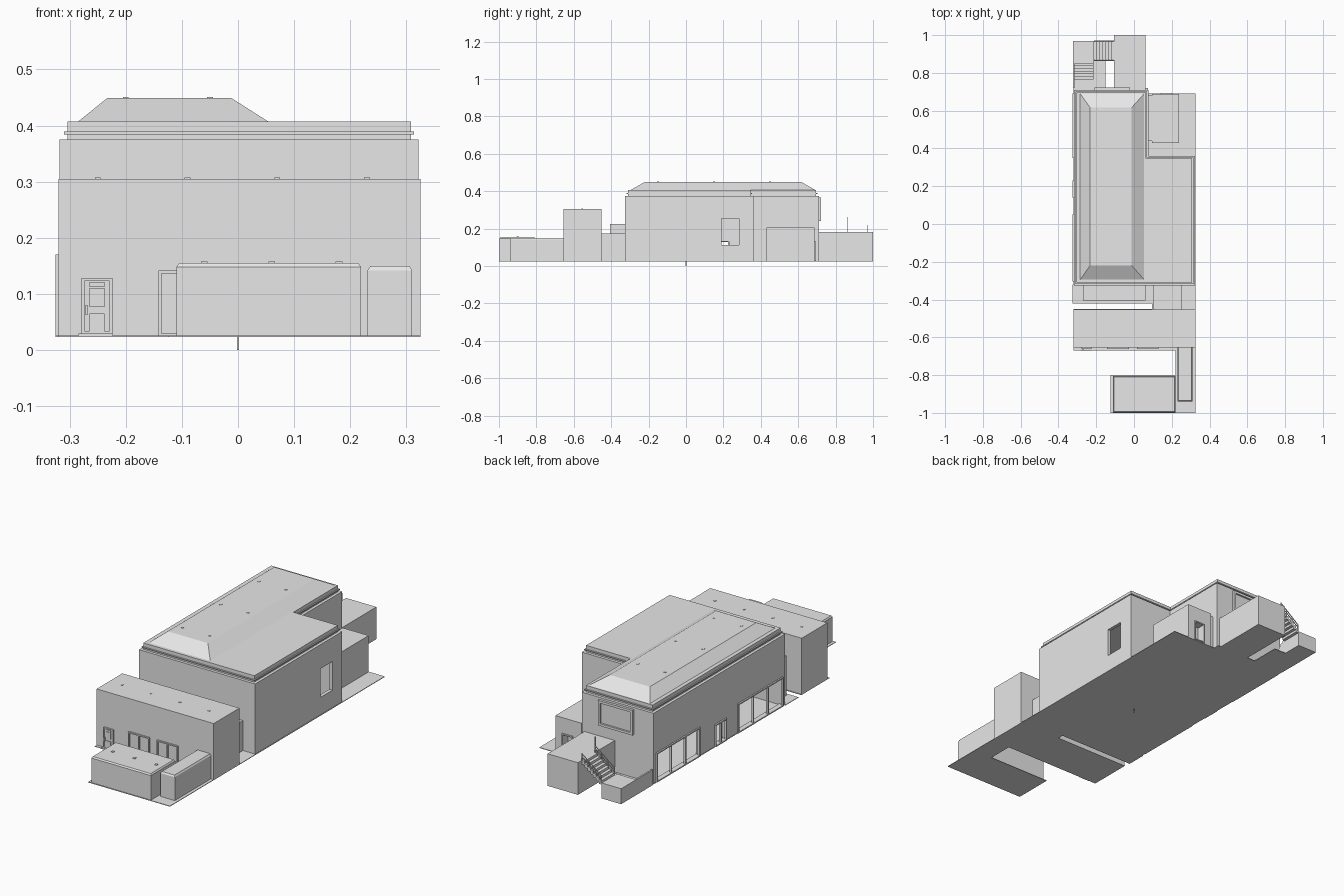
import bpy, bmesh

cube = bpy.data.objects.get("Cube")
if cube:
    bpy.data.objects.remove(cube, do_unlink=True)

grey = bpy.data.materials.new("plain_grey")
grey.use_nodes = True
grey.diffuse_color = (0.8, 0.8, 0.8, 1)
grey.node_tree.nodes["Principled BSDF"].inputs["Base Color"].default_value = (0.8, 0.8, 0.8, 1)
G = 0.023  # ground level of the site


def prism(name, base, z0, z1, top=None):
    """Solid from a counter-clockwise outline, optionally tapering to another outline."""
    bm = bmesh.new()
    low = [bm.verts.new((x, y, z0)) for x, y in base]
    high = [bm.verts.new((x, y, z1)) for x, y in (top or base)]
    n = len(low)
    bm.faces.new(low[::-1])
    bm.faces.new(high)
    for i in range(n):
        j = (i + 1) % n
        bm.faces.new((low[i], low[j], high[j], high[i]))
    mesh = bpy.data.meshes.new(name)
    bm.to_mesh(mesh)
    bm.free()
    mesh.materials.append(grey)
    obj = bpy.data.objects.new(name, mesh)
    bpy.context.collection.objects.link(obj)
    return obj


def rect(x0, x1, y0, y1):
    return [(x0, y0), (x1, y0), (x1, y1), (x0, y1)]


def box(name, x0, x1, y0, y1, z0, z1):
    return prism(name, rect(x0, x1, y0, y1), z0, z1)


def cut(target, *size):
    """Carve a box out of the target."""
    cutter = box("cutter", *size)
    cutter.hide_render = True
    mod = target.modifiers.new("opening", "BOOLEAN")
    mod.operation, mod.solver, mod.object = "DIFFERENCE", "EXACT", cutter
    bpy.context.view_layer.objects.active = target
    bpy.ops.object.modifier_apply(modifier=mod.name)
    bpy.data.objects.remove(cutter, do_unlink=True)


def frame(name, axis, wall, a0, a1, z0, z1, bars=0, w=0.006, d=0.006):
    """Opening frame on a wall facing along x or y, with evenly spaced mullions."""
    def bar(part, p0, p1, q0, q1):
        across = (wall - d, wall + d)
        if axis == "x":
            box(f"{name}_{part}", *across, p0, p1, q0, q1)
        else:
            box(f"{name}_{part}", p0, p1, *across, q0, q1)
    bar("sill", a0, a1, z0, z0 + w)
    bar("head", a0, a1, z1 - w, z1)
    for i in range(bars + 2):
        p = a0 + (a1 - a0 - w) * i / (bars + 1)
        bar(f"post_{i}", p, p + w, z0 + w, z1 - w)


def hall_outline(d):
    """L-shaped plan of the hall, inset by d."""
    l, r, m = -0.318 + d, 0.322 - d, 0.077 - d
    f, s, b = -0.325 + d, 0.36 - d, 0.71 - d
    return [(l, f), (r, f), (r, s), (m, s), (m, b), (l, b)]


# Ground slab in pieces around the open courts
for i, r in enumerate([
        (-0.125, 0.325, -1, -0.8), (0.22, 0.325, -0.8, -0.65),
        (-0.32, 0.325, -0.67, -0.45), (0.095, 0.325, -0.45, -0.32),
        (-0.325, 0.095, -0.42, -0.32), (-0.32, 0.325, -0.32, 0.69),
        (-0.32, 0.075, 0.69, 0.72), (-0.32, -0.15, 0.72, 0.87)]):
    box(f"ground_slab_{i}", *r, G, G + 0.003)
box("drain_pipe", -0.002, 0.002, -0.002, 0.002, 0, G)

# Main hall: hollow shell with window, door and side openings
hall = prism("main_hall", hall_outline(0), G + 0.001, 0.375)
cut(hall, -0.3, 0.305, -0.305, 0.345, G + 0.003, 0.36)
cut(hall, -0.3, 0.06, 0.33, 0.69, G + 0.003, 0.36)
for name, y0, y1, z1, bars in [("rear_window", 0.35, 0.69, 0.165, 2),
                               ("front_window", -0.305, 0.05, 0.165, 2),
                               ("side_door", 0.14, 0.23, 0.13, 1)]:
    cut(hall, -0.35, -0.28, y0, y1, G + 0.008, z1)
    frame(name, "x", -0.319, y0, y1, G + 0.002, z1 + 0.005, bars)
cut(hall, 0.28, 0.35, 0.19, 0.283, 0.112, 0.255)

# Stepped cornice, attic and hipped roof
prism("hall_attic", hall_outline(0.014), 0.375, 0.407)
prism("hall_cornice", hall_outline(0.008), 0.384, 0.389)
prism("hipped_roof", rect(-0.285, 0.054, -0.295, 0.69), 0.407, 0.449,
      rect(-0.233, -0.012, -0.22, 0.617))

# Framed panel high on the rear wall
box("rear_panel", -0.2, -0.03, 0.705, 0.713, 0.25, 0.355)
frame("rear_panel_frame", "y", 0.714, -0.21, -0.02, 0.24, 0.365, w=0.012, d=0.008)

# Tall front block with its entrances
box("front_block", -0.32, 0.325, -0.655, -0.453, G, 0.305)
box("front_door", -0.275, -0.228, -0.659, -0.65, G + 0.006, 0.125)
frame("front_door_frame", "y", -0.656, -0.279, -0.224, G + 0.006, 0.128, w=0.005)
box("front_door_step", -0.284, -0.224, -0.672, -0.65, G, G + 0.006)
for i, (z0, z1) in enumerate([(0.032, 0.065), (0.077, 0.11), (0.112, 0.121)]):
    box(f"front_door_panel_{i}", -0.265, -0.238, -0.662, -0.655, z0, z1)
box("front_door_handle", -0.272, -0.268, -0.667, -0.655, 0.062, 0.08)
for side, x in (("right", -0.142), ("left", 0.015)):
    frame(f"double_door_{side}", "y", -0.656, x, x + 0.115, G, 0.142, 1)

# Low link buildings between the front block and the hall
box("link_passage", 0.1, 0.255, -0.454, -0.324, G, 0.175)
box("link_store", -0.27, 0.06, -0.405, -0.324, G, 0.225)

# Forecourt sheds with bevelled caps
box("front_shed", -0.11, 0.219, -0.997, -0.805, G, 0.148)
prism("front_shed_cap", rect(-0.11, 0.219, -0.997, -0.805), 0.148, 0.155,
      rect(-0.105, 0.214, -0.992, -0.81))
box("narrow_shed", 0.231, 0.31, -0.94, -0.654, G, 0.142)
prism("narrow_shed_cap", rect(0.231, 0.31, -0.94, -0.654), 0.142, 0.15,
      rect(0.236, 0.305, -0.935, -0.654))
for i, x in enumerate((-0.06, 0.06, 0.18)):
    box(f"shed_vent_{i}", x - 0.006, x + 0.006, -0.906, -0.894, 0.155, 0.158)

# Side wing behind the hall
wing = box("side_wing", 0.095, 0.238, 0.43, 0.688, G, 0.207)
box("wing_link", 0.07, 0.1, 0.44, 0.68, G, 0.2)
cut(wing, 0.145, 0.195, 0.65, 0.72, G + 0.003, 0.125)
frame("wing_door", "y", 0.688, 0.14, 0.2, G + 0.003, 0.13)

# Rear annex
box("rear_annex", -0.105, 0.062, 0.705, 1, G, 0.183)

# Outdoor stair: lower flight, corner landing, upper flight to the annex roof
steps = 7
box("stair_landing", -0.32, -0.215, 0.865, 0.97, G, 0.1)
for i in range(steps):
    t = (i + 1) / steps
    y = 0.765 + 0.1 * i / steps
    box(f"lower_step_{i}", -0.32, -0.215, y, y + 0.1 / steps, G, G + 0.077 * t)
    x = -0.215 + 0.11 * i / steps
    h = 0.1 + 0.083 * t
    box(f"upper_step_{i}", x, x + 0.11 / steps, 0.867, 0.97, h - 0.02, h)
box("stair_side_wall", -0.322, -0.314, 0.72, 0.97, G, 0.1)

# Railing along the upper flight
for y in (0.863, 0.967):
    for i in range(4):
        x = -0.213 + 0.105 * i / 3
        z = 0.1 + 0.083 * i / 3
        box(f"rail_post_{i}", x, x + 0.004, y, y + 0.004, z, z + 0.035)
    for i in range(2):
        h = 0.018 + 0.015 * i
        rail = box("handrail", -0.213, -0.104, y, y + 0.004, h, h + 0.003)
        for v in rail.data.vertices:
            v.co.z += 0.1 + 0.083 * (v.co.x + 0.213) / 0.109
box("stair_newel", -0.108, -0.104, 0.863, 0.867, 0.18, 0.262)

# Small roof vents
for x in (-0.2, -0.05):
    for y in (-0.15, 0.15, 0.45):
        box("roof_vent", x - 0.005, x + 0.005, y - 0.005, y + 0.005, 0.449, 0.451)
for i in range(4):
    x = -0.25 + 0.16 * i
    box("block_vent", x - 0.005, x + 0.005, -0.56, -0.55, 0.305, 0.307)
